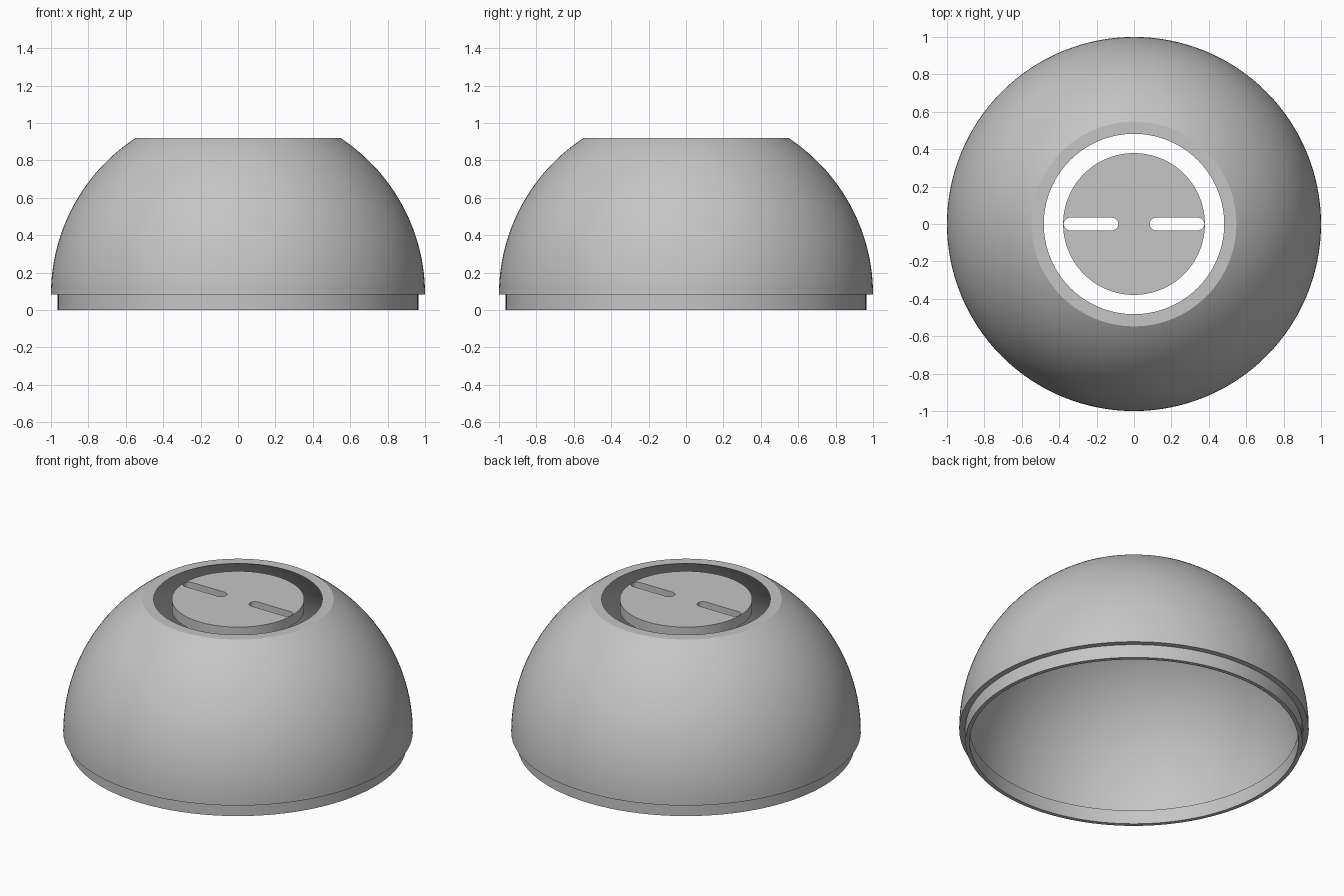
import bpy, bmesh
from math import pi, sin, cos, asin, acos, radians

cube = bpy.data.objects.get("Cube")
if cube:
    bpy.data.objects.remove(cube, do_unlink=True)

SEGMENTS = 128
BASE = 0.083        # height of the dome's equator
TOP = 0.92          # height of the flat cut
OUTER, INNER = 1.0, 0.966

grey = bpy.data.materials.new("light grey")
grey.use_nodes = True
colour = (0.56, 0.56, 0.56, 1)
grey.diffuse_color = colour
grey.node_tree.nodes["Principled BSDF"].inputs["Base Color"].default_value = colour


def finish(obj):
    """Give the part its colour and smooth shading with sharp edges."""
    obj.data.materials.clear()
    obj.data.materials.append(grey)
    bpy.ops.object.select_all(action='DESELECT')
    obj.select_set(True)
    bpy.context.view_layer.objects.active = obj
    bpy.ops.object.shade_smooth_by_angle(angle=radians(30))


def lathe(name, profile):
    """Turn a closed (radius, height) profile around the z axis."""
    bm = bmesh.new()
    verts = [bm.verts.new((r, 0, z)) for r, z in profile]
    edges = [bm.edges.new((v, verts[i - 1])) for i, v in enumerate(verts)]
    bmesh.ops.spin(bm, geom=verts + edges, cent=(0, 0, 0), axis=(0, 0, 1),
                   angle=2 * pi, steps=SEGMENTS, use_merge=True)
    bmesh.ops.remove_doubles(bm, verts=bm.verts, dist=1e-5)
    bmesh.ops.recalc_face_normals(bm, faces=bm.faces)
    mesh = bpy.data.meshes.new(name)
    bm.to_mesh(mesh)
    bm.free()
    obj = bpy.data.objects.new(name, mesh)
    bpy.context.collection.objects.link(obj)
    finish(obj)


def arc(radius, steps=32):
    """Quarter profile of a sphere from the equator up to the flat cut."""
    end = asin((TOP - BASE) / radius)
    return [(radius * cos(end * i / steps), BASE + radius * sin(end * i / steps))
            for i in range(steps + 1)]


# Hollow dome with an open flat top
lathe("dome_shell", arc(OUTER) + arc(INNER)[::-1])

# Thin locating lip under the dome
LIP_OUT, LIP_IN, LIP_TOP = 0.964, 0.94, 0.088
lathe("base_lip", [(LIP_OUT, 0), (LIP_OUT, LIP_TOP), (LIP_IN, LIP_TOP), (LIP_IN, 0)])

# Round plate in the opening, with two rounded slots
PLATE_R, PLATE_T = 0.379, 0.065
SLOT_R, SLOT_NEAR, SLOT_FAR = 0.034, 0.118, 0.342


def add_outline(curve, points):
    spline = curve.splines.new('POLY')
    spline.points.add(len(points) - 1)
    for p, (x, y) in zip(spline.points, points):
        p.co = (x, y, 0, 1)
    spline.use_cyclic_u = True


def circle_arc(cx, radius, start, sweep, steps):
    return [(cx + radius * cos(start + sweep * i / steps),
             radius * sin(start + sweep * i / steps)) for i in range(steps + 1)]


outline = bpy.data.curves.new("top_plate", 'CURVE')
outline.dimensions = '2D'
outline.fill_mode = 'BOTH'
outline.extrude = PLATE_T / 2
add_outline(outline, circle_arc(0, PLATE_R, 0, 2 * pi, SEGMENTS)[:-1])
for side in (-1, 1):
    slot = (circle_arc(SLOT_FAR, SLOT_R, -pi / 2, pi, 16)
            + circle_arc(SLOT_NEAR, SLOT_R, pi / 2, pi, 16))
    add_outline(outline, [(side * x, y) for x, y in slot])

plate = bpy.data.objects.new("top_plate", outline)
plate.location.z = TOP - PLATE_T / 2
bpy.context.collection.objects.link(plate)
bpy.ops.object.select_all(action='DESELECT')
plate.select_set(True)
bpy.context.view_layer.objects.active = plate
bpy.ops.object.convert(target='MESH')
plate = bpy.context.view_layer.objects.active

# Join the caps to the walls and make the faces point outward
bm = bmesh.new()
bm.from_mesh(plate.data)
bmesh.ops.remove_doubles(bm, verts=bm.verts, dist=1e-5)
bmesh.ops.recalc_face_normals(bm, faces=bm.faces)
bm.to_mesh(plate.data)
bm.free()
finish(plate)
